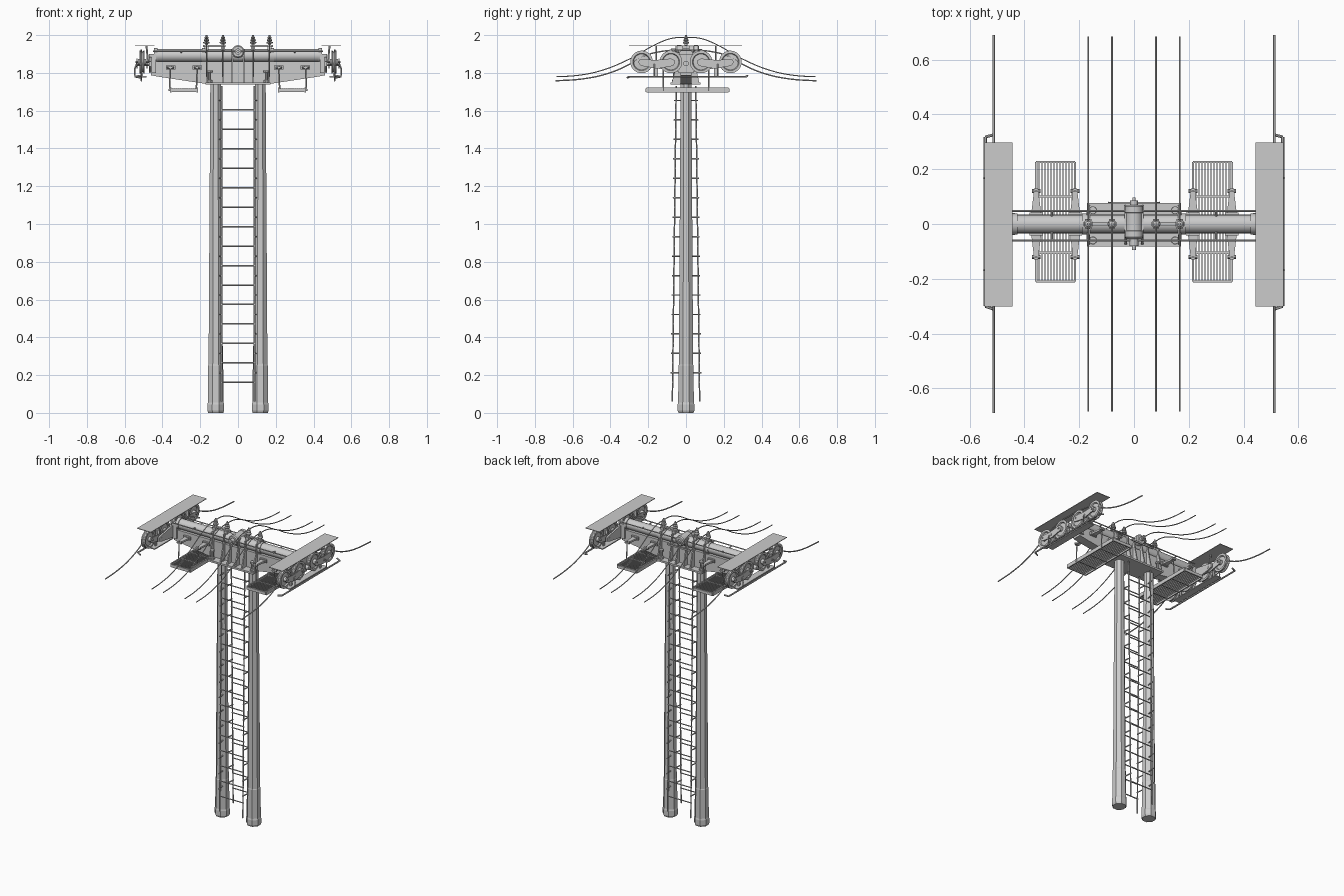
import bpy, bmesh, math
from mathutils import Vector, Matrix

if "Cube" in bpy.data.objects:
    bpy.data.objects.remove(bpy.data.objects["Cube"])

parts = {}


def part(name):
    return parts.setdefault(name, bmesh.new())


def box(name, x0, x1, y0, y1, z0, z1):
    m = Matrix.Translation(((x0+x1)/2, (y0+y1)/2, (z0+z1)/2)) @ Matrix.Diagonal((abs(x1-x0), abs(y1-y0), abs(z1-z0), 1))
    bmesh.ops.create_cube(part(name), size=1, matrix=m)


def lathe(name, prof, loc, axis=(0, 0, 1), n=16, turn=0.0):
    """Solid of revolution from (radius, height) pairs."""
    bm = part(name)
    rot = Vector((0, 0, 1)).rotation_difference(Vector(axis))
    rings = []
    for r, h in prof:
        rings.append([bm.verts.new(Vector(loc) + rot @ Vector((
            r*math.cos(turn + math.tau*i/n), r*math.sin(turn + math.tau*i/n), h))) for i in range(n)])
    for a, b in zip(rings, rings[1:]):
        for i in range(n):
            j = (i+1) % n
            bm.faces.new((a[i], a[j], b[j], b[i]))
    bm.faces.new(rings[0][::-1])
    bm.faces.new(rings[-1])


def rod(name, a, b, r, n=8):
    d = Vector(b) - Vector(a)
    lathe(name, [(r, 0), (r, d.length)], a, d.normalized(), n)


def rods(name, pts, r, n=6):
    for a, b in zip(pts, pts[1:]):
        rod(name, a, b, r, n)


def prism(name, pts, lo, hi, axis):
    """Extrude a 2D outline along x, y or z."""
    bm = part(name)
    put = {'x': lambda p, t: (t, p[0], p[1]), 'y': lambda p, t: (p[0], t, p[1]), 'z': lambda p, t: (p[0], p[1], t)}[axis]
    a = [bm.verts.new(put(p, lo)) for p in pts]
    b = [bm.verts.new(put(p, hi)) for p in pts]
    bm.faces.new(a)
    bm.faces.new(b[::-1])
    for i in range(len(pts)):
        j = (i+1) % len(pts)
        bm.faces.new((a[i], a[j], b[j], b[i]))


def cable(name, x, half, r=0.0032):
    """Sagging cable, mirrored about y = 0."""
    pts = [(-y, z) for y, z in half[:0:-1]] + half
    cu = bpy.data.curves.new(name, 'CURVE')
    cu.dimensions = '3D'
    cu.bevel_depth, cu.bevel_resolution, cu.resolution_u = r, 1, 5
    cu.use_fill_caps = True
    sp = cu.splines.new('BEZIER')
    sp.bezier_points.add(len(pts)-1)
    for bp, (y, z) in zip(sp.bezier_points, pts):
        bp.co = (x, y, z)
        bp.handle_left_type = bp.handle_right_type = 'AUTO'
    bpy.context.collection.objects.link(bpy.data.objects.new(name, cu))


# twin tapering posts with footings
for s in (-1, 1):
    lathe('posts', [(.043, 0), (.048, .012), (.048, .045), (.045, .055), (.043, .25), (.041, .255), (.031, 1.74)],
          (s*.118, 0, 0), n=8, turn=math.pi/8)

# front and back ladders between the posts
for f in (-1, 1):
    def rail_y(z): return f*(.073 - .021*z/1.72)
    for s in (-1, 1):
        rod('ladder_rails', (s*.087, rail_y(.06), .06), (s*.087, rail_y(1.73), 1.73), .0045, 6)
    for i in range(15):
        z = .162 + i*.103
        y = rail_y(z)
        rod('ladder_rungs', (-.092, y, z), (.092, y, z), .004, 6)
        for s in (-1, 1):
            rod('ladder_brackets', (s*.09, f*(abs(y)+.01), z+.05), (s*.097, f*.018, z+.05), .004, 6)

# crosshead: tapered box girder with a round tube on top
prism('girder', [(-.46, 1.86), (-.46, 1.787), (-.41, 1.778), (-.17, 1.742), (.17, 1.742), (.41, 1.778),
                 (.46, 1.787), (.46, 1.86)], -.03, .03, 'y')
rod('cross_tube', (-.44, 0, 1.892), (.44, 0, 1.892), .034, 20)
for s in (-1, 1):
    for x in (.17, .425):
        rod('tube_collars', (s*x, 0, 1.892), (s*(x+.02), 0, 1.892), .039, 20)
for y in (-.06, .047):
    rod('service_pipes', (-.45, y, 1.915), (.45, y, 1.915), .004, 6)
    for x in (-.3, -.17, .17, .3):
        rod('service_pipes', (x, y, 1.915), (x, 0, 1.90), .004, 6)

# centre plate, stiffening plates and bolts
box('centre_plate', -.172, .172, -.083, .076, 1.738, 1.75)
for x in (-.165, -.08, -.03, .03, .08, .165):
    prism('stiffeners', [(-.075, 1.75), (.07, 1.75), (.045, 1.86), (.04, 1.925), (-.04, 1.925), (-.045, 1.86)],
          x-.004, x+.004, 'x')
for x in (-.15, .15):
    for y in (-.06, .05):
        lathe('plate_bolts', [(.015, 0), (.015, .012), (.008, .014), (.008, .05), (.014, .052), (.014, .062)],
              (x, y, 1.75), n=10)
box('rear_bar', -.085, .085, .074, .081, 1.87, 1.88)

# central drum lying front to back
lathe('drum', [(.007, -.095), (.007, -.08), (.016, -.08), (.016, -.055), (.028, -.055), (.034, -.048), (.034, -.025),
               (.031, -.023), (.031, .04), (.034, .042), (.034, .064), (.028, .07), (.014, .07), (.014, .085),
               (.006, .085), (.006, .097)], (0, 0, 1.913), (0, 1, 0), 20)

# insulators on small brackets, with the overhead lines
for s in (-1, 1):
    box('insulator_arms', s*.065, s*.185, -.008, .008, 1.938, 1.947)
    for x in (.08, .167):
        box('insulator_arms', s*x-.011, s*x+.011, -.018, .018, 1.915, 1.942)
        lathe('insulators', [(.008, 0), (.008, .01), (.017, .012), (.017, .018), (.008, .022), (.014, .026),
                             (.014, .031), (.007, .035), (.011, .039), (.011, .044), (.005, .048), (.005, .055)],
              (s*x, 0, 1.945), n=12)
        cable('overhead_line', s*x, [(0, 1.988), (.07, 1.984), (.15, 1.956), (.3, 1.873), (.45, 1.812), (.58, 1.786), (.685, 1.780)])

# wheel trains at both ends
wheel = [(.016, -.022), (.016, -.008), (.042, -.006), (.046, -.014), (.06, -.014), (.06, -.009), (.054, -.004),
         (.054, .004), (.06, .009), (.06, .014), (.046, .014), (.042, .006), (.016, .008), (.016, .022)]
for s in (-1, 1):
    X = s*.508
    for y in (-.235, -.08, .08, .235):
        lathe('wheels', wheel, (X, y, 1.858), (1, 0, 0), 24)
        rod('axles', (X-s*.035, y, 1.858), (X+s*.034, y, 1.858), .006)
    for f in (-1, 1):
        # rocker plates joining each pair of wheels
        for x in (X-s*.026, X+s*.026):
            prism('rockers', [(f*.06, 1.85), (f*.07, 1.837), (f*.15, 1.822), (f*.24, 1.838), (f*.255, 1.858),
                              (f*.24, 1.873), (f*.16, 1.868), (f*.08, 1.876), (f*.062, 1.868)], x-.003, x+.003, 'x')
        rod('axles', (X-s*.05, f*.157, 1.845), (X+s*.032, f*.157, 1.845), .009)
        # roof supports and guard-rail hangers
        rod('roof_supports', (s*.475, f*.157, 1.845), (s*.485, f*.157, 1.945), .005, 6)
        rods('guard_rails', [(X+s*.03, f*.168, 1.845), (s*.547, f*.168, 1.82), (s*.545, f*.168, 1.78)], .004)
    # balance beam on the inner side, fixed to the crosshead end
    prism('balance_beams', [(-.19, 1.835), (-.16, 1.825), (0, 1.80), (.16, 1.825), (.19, 1.835), (.19, 1.86),
                            (.06, 1.885), (-.06, 1.885), (-.19, 1.86)], s*.465-.006, s*.465+.006, 'x')
    box('end_mounts', s*.435, s*.472, -.04, .04, 1.80, 1.90)
    rod('axles', (s*.44, 0, 1.85), (s*.535, 0, 1.85), .014, 12)
    box('roof_panels', s*.443, s*.546, -.302, .297, 1.942, 1.946)
    rods('guard_rails', [(s*.515, -.31, 1.775), (s*.543, -.30, 1.78), (s*.543, .318, 1.78), (s*.515, .325, 1.785)], .0055)
    box('rail_shelves', s*.485, s*.53, -.2, .2, 1.776, 1.783)
    for y in (-.157, .157):
        box('rail_shelves', X-.004, X+.004, y-.008, y+.008, 1.78, 1.845)
    cable('haul_rope', s*.512, [(0, 1.92), (.08, 1.92), (.235, 1.885), (.3, 1.845), (.42, 1.795), (.55, 1.768), (.69, 1.758)], .004)

# hanging service platforms with open grating
for s in (-1, 1):
    for x in (.215, .357):
        box('platform_frames', s*x-.004, s*x+.004, -.21, .226, 1.697, 1.722)
        # tapered arms carried through the girder
        prism('platform_arms', [(s*x-.007, -.13), (s*x+.007, -.13), (s*x+.019, -.03), (s*x+.019, .03),
                                (s*x+.007, .13), (s*x-.007, .13), (s*x-.019, .03), (s*x-.019, -.03)], 1.822, 1.834, 'z')
        for f in (-1, 1):
            box('arm_clamps', s*x-.025, s*x+.025, f*.03, f*.042, 1.818, 1.84)
            rod('platform_hangers', (s*x, f*.12, 1.84), (s*(x+.006), f*.12, 1.705), .004, 6)
            rod('platform_hangers', (s*x-.016, f*.12, 1.828), (s*x+.016, f*.12, 1.828), .007)
    for y in (-.21, -.105, 0, .1, .226):
        box('platform_frames', s*.215, s*.357, y-.004, y+.004, 1.699, 1.718)
    for i in range(1, 13):
        x = s*(.215 + i*.142/13)
        box('grating_bars', x-.0018, x+.0018, -.21, .226, 1.704, 1.72)

# turn every collected part into an object
smooth = {'cross_tube', 'tube_collars', 'drum', 'insulators', 'wheels', 'axles', 'ladder_rails', 'service_pipes'}
for name, bm in parts.items():
    bmesh.ops.recalc_face_normals(bm, faces=bm.faces)
    me = bpy.data.meshes.new(name)
    bm.to_mesh(me)
    bm.free()
    ob = bpy.data.objects.new(name, me)
    bpy.context.collection.objects.link(ob)
    if name in smooth:
        bpy.ops.object.select_all(action='DESELECT')
        ob.select_set(True)
        bpy.context.view_layer.objects.active = ob
        bpy.ops.object.shade_smooth_by_angle(angle=math.radians(35))
